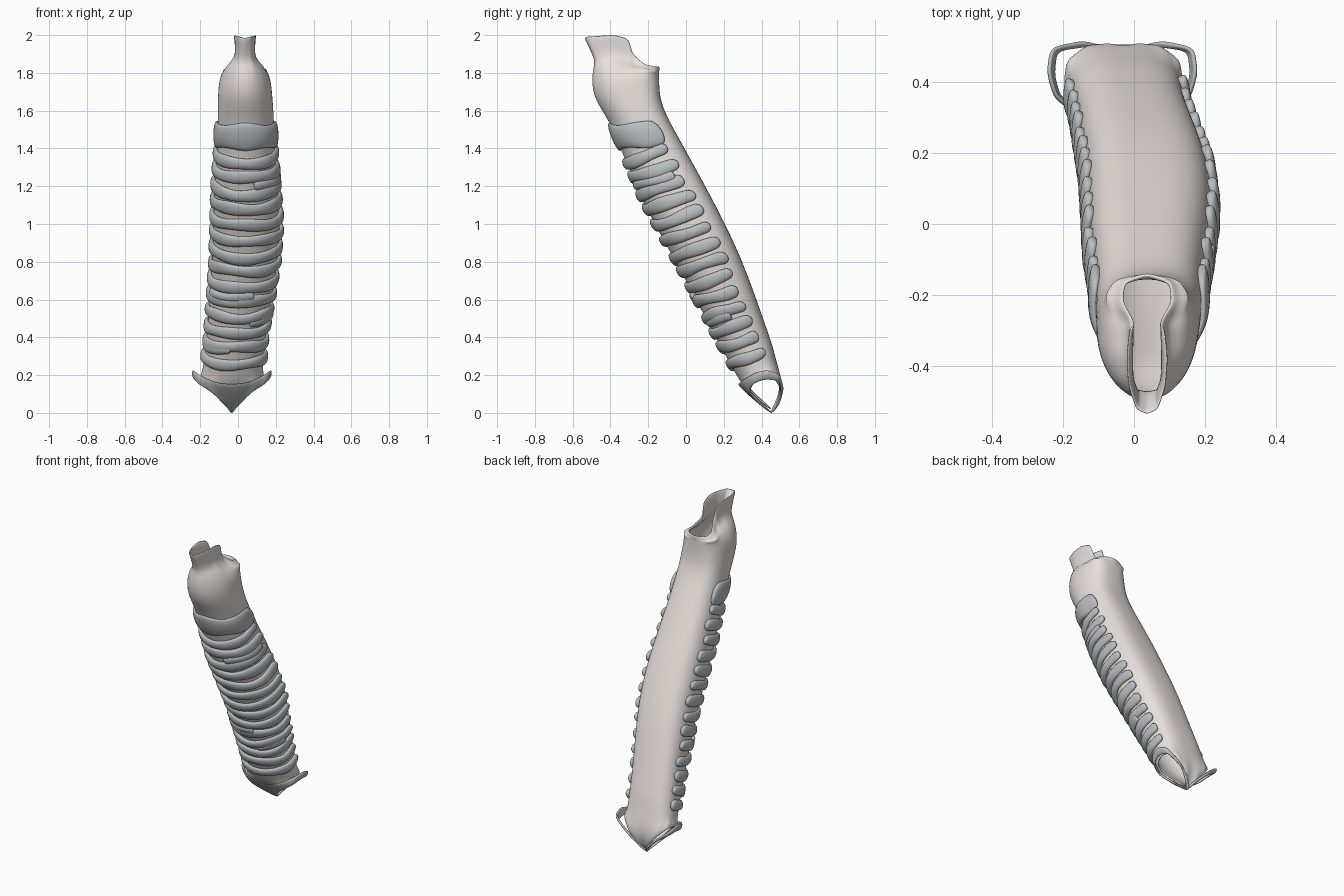
import bpy, random
from math import sin, cos, radians, pi, copysign
from mathutils import Vector

if "Cube" in bpy.data.objects:
    bpy.data.objects.remove(bpy.data.objects["Cube"])

random.seed(4)
N = 32  # points around the tube


def material(name, col):
    m = bpy.data.materials.new(name)
    m.diffuse_color = (*col, 1)
    m.use_nodes = True
    m.node_tree.nodes["Principled BSDF"].inputs["Base Color"].default_value = m.diffuse_color
    return m


LINING = material("lining", (0.80, 0.75, 0.72))
CARTILAGE = material("cartilage", (0.50, 0.52, 0.53))

# stations up the tube: z, x centre, y centre, half width, half depth, tilt
STATIONS = [
    (0.22, -.028, .380, .160, .110, 25), (0.30, -.020, .350, .158, .122, 25),
    (0.40, -.010, .305, .155, .131, 25), (0.60, .014, .218, .165, .148, 25),
    (0.80, .037, .127, .174, .160, 25), (1.00, .047, .022, .178, .166, 25),
    (1.20, .042, -.085, .168, .166, 25), (1.40, .042, -.182, .152, .153, 25),
    (1.50, .042, -.230, .150, .147, 24), (1.60, .040, -.272, .148, .146, 20),
    (1.70, .037, -.315, .143, .177, 12), (1.78, .037, -.322, .134, .180, 5)]


def station(z):
    for s, t in zip(STATIONS, STATIONS[1:]):
        if z <= t[0]:
            break
    k = (z - s[0]) / (t[0] - s[0])
    return [p + (q - p) * k for p, q in zip(s, t)]


def surf(z, phi, off=0.0):
    """Point on the tube; phi = 0 is the front, the back is flattened."""
    z0, cx, cy, a, b, tilt = station(z)
    e = 1.0 if cos(phi) > 0 else 0.72
    u = a * copysign(abs(sin(phi)) ** e, sin(phi))
    v = -b * copysign(abs(cos(phi)) ** e, cos(phi))
    n = Vector((sin(phi) / a, -cos(phi) / b)).normalized() * off
    u, v = u + n.x, v + n.y
    th = radians(tilt)
    return Vector((cx + u, cy + v * cos(th), z0 + v * sin(th)))


def loop(half, cx):
    """Mirror a front-to-back half outline of 9 points into a ring of N points."""
    pts = []
    for i in range(N // 2 + 1):
        f = i * (len(half) - 1) / (N // 2)
        j = min(int(f), len(half) - 2)
        pts.append(Vector(half[j]).lerp(Vector(half[j + 1]), f - j))
    full = pts + [Vector((-p.x, p.y, p.z)) for p in pts[-2:0:-1]]
    return [p + Vector((cx, 0, 0)) for p in full]


def loft(name, rows, mat, thickness=0, subdiv=1, caps=False):
    n = len(rows[0])
    verts = [p for r in rows for p in r]
    faces = [(i * n + j, i * n + (j + 1) % n, (i + 1) * n + (j + 1) % n, (i + 1) * n + j)
             for i in range(len(rows) - 1) for j in range(n)]
    if caps:
        faces += [tuple(range(n))[::-1], tuple(range(len(verts) - n, len(verts)))]
    me = bpy.data.meshes.new(name)
    me.from_pydata(verts, [], faces)
    me.materials.append(mat)
    me.shade_smooth()
    ob = bpy.data.objects.new(name, me)
    bpy.context.collection.objects.link(ob)
    if thickness:
        m = ob.modifiers.new("thickness", 'SOLIDIFY')
        m.thickness, m.offset = thickness, -1
    m = ob.modifiers.new("smooth", 'SUBSURF')
    m.levels = m.render_levels = subdiv
    return ob


# hollow lining: forked lower end, tube body, folded flap at the top
fork_rim = [(0, .458, .005), (.03, .41, .04), (.09, .33, .12), (.15, .35, .165), (.17, .41, .19),
            (.16, .47, .19), (.09, .51, .12), (.03, .49, .04), (0, .452, .0)]
fork_mid = [(0, .345, .10), (.05, .33, .11), (.10, .305, .145), (.15, .335, .18), (.168, .39, .205),
            (.16, .455, .225), (.11, .508, .18), (.05, .525, .13), (0, .525, .12)]
neck = [(0, -.482, 1.875), (.03, -.475, 1.875), (.045, -.43, 1.88), (.043, -.37, 1.89), (.043, -.32, 1.87),
        (.06, -.28, 1.845), (.095, -.22, 1.825), (.08, -.16, 1.815), (0, -.138, 1.81)]
lip = [(0, -.546, 1.985), (.035, -.53, 1.995), (.058, -.46, 2.0), (.064, -.38, 2.005), (.056, -.305, 1.985),
       (.042, -.28, 1.90), (.075, -.22, 1.85), (.068, -.16, 1.837), (0, -.134, 1.832)]
body = [[surf(s[0], 2 * pi * j / N) for j in range(N)] for s in STATIONS]
shoulder = [a.lerp(b, .65) for a, b in zip(body[-1], loop(neck, .037))]
for p in shoulder:
    p.x = .037 + (p.x - .037) * 1.3
loft("tube_lining", [loop(fork_rim, -.03), loop(fork_mid, -.03)] + body
     + [shoulder, loop(neck, .037), loop(lip, .037)], LINING, 0.014, 2)


# C-shaped cartilage rings, open at the back
def ring(name, z, height, tilt, left, right, wave):
    rows, steps = [], 36
    for i in range(steps + 1):
        t = i / steps
        phi = radians(-left + (left + right) * t)
        end = min(1, (min(t, 1 - t) * 22 + .3)) ** .6      # rounded ends
        mid = z + tilt * cos(phi) + wave * sin(3 * phi + z * 20)
        h = height * end * (1 + .10 * sin(4 * phi + z * 31))
        row = []
        for k in range(8):   # flattened section with rounded edges
            c = 2 * pi * k / 8 + pi / 8
            row.append(surf(mid + .53 * h * sin(c), phi, .006 + .018 * cos(c)))
        rows.append(row)
    loft(name, rows, CARTILAGE, caps=True)


COUNT = 14
ring("cartilage_ring_top", 1.472, .13, .048, 117, 117, 0)
for i in range(COUNT):
    z = 1.375 - i * (1.375 - .300) / (COUNT - 1)
    ring(f"cartilage_ring_{i + 1}", z, random.uniform(.060, .068), random.uniform(.006, .024),
         random.uniform(110, 119), random.uniform(110, 119), random.uniform(.002, .006))
# short branches that join neighbouring rings
for i, (z, l, r) in enumerate([(1.25, -15, 100), (.66, 70, 20), (.37, 80, -10), (.52, -20, 85)]):
    ring(f"ring_branch_{i + 1}", z, .05, .018, l, r, .005)

# flared forked cartilage framing the two lower openings
upper = [(0, .268, .15), (.07, .275, .155), (.13, .30, .175), (.195, .36, .214), (.215, .43, .228),
         (.205, .50, .205), (.115, .522, .13), (.03, .50, .05), (0, .47, .008)]
lower = [(0, .455, -.01), (.03, .41, .025), (.10, .33, .10), (.18, .35, .15), (.20, .42, .175),
         (.19, .495, .165), (.09, .505, .10), (.03, .475, .03), (0, .445, -.01)]
middle = [((a[0] + b[0]) / 2 * 1.03, (a[1] + b[1]) / 2 - .006 * (i < 4), (a[2] + b[2]) / 2)
          for i, (a, b) in enumerate(zip(upper, lower))]
loft("forked_cartilage", [loop(lower, -.033), loop(middle, -.033), loop(upper, -.033)], CARTILAGE, 0.014, 2)
